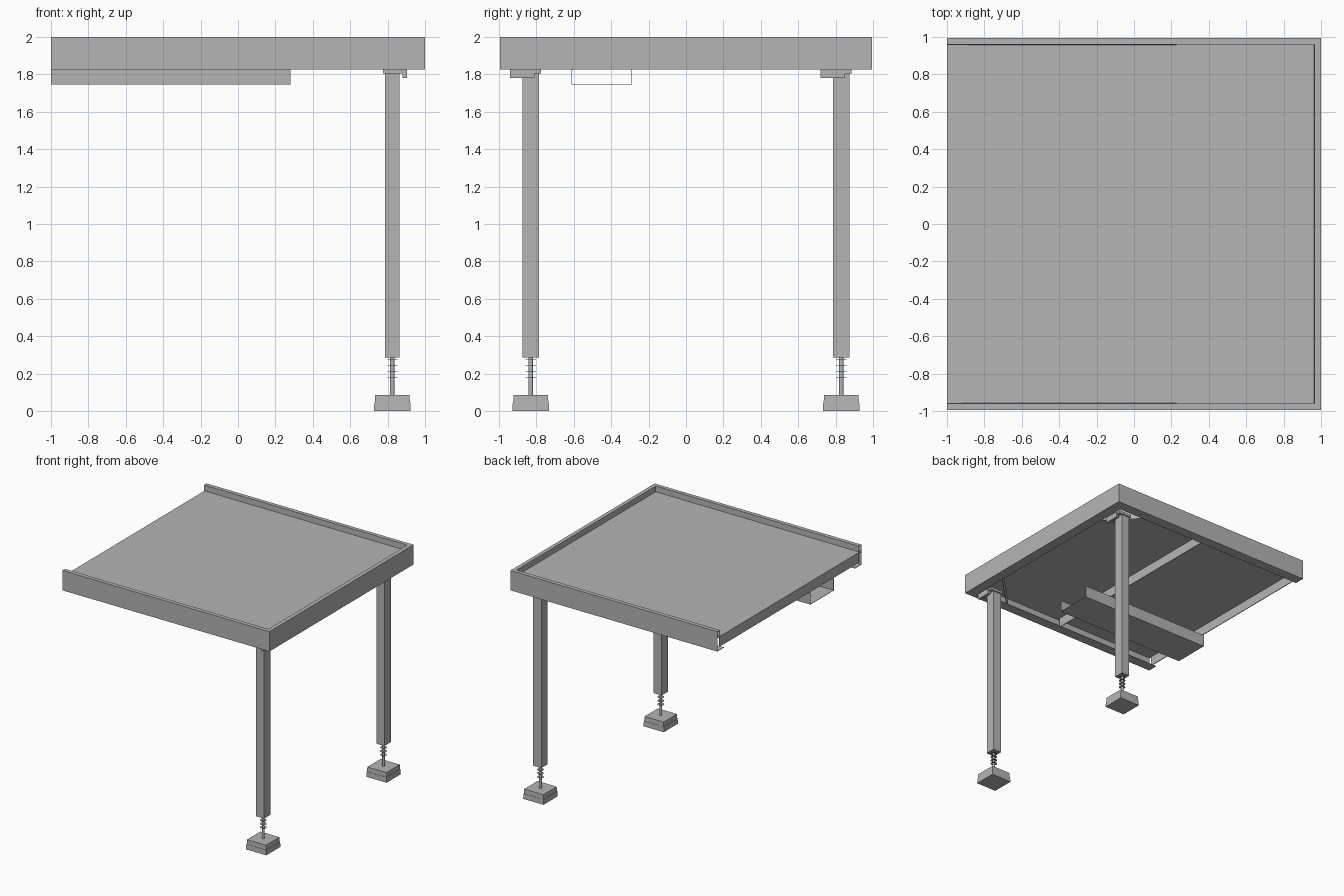
import bpy, bmesh, math
from mathutils import Matrix, Vector

cube = bpy.data.objects.get("Cube")
if cube:
    bpy.data.objects.remove(cube, do_unlink=True)

steel = bpy.data.materials.new("grey_steel")
steel.use_nodes = True
GREY = (0.46, 0.46, 0.46, 1)
steel.diffuse_color = GREY
steel.node_tree.nodes["Principled BSDF"].inputs["Base Color"].default_value = GREY

HALF_Y = 0.995
SHEET = 0.004


def finish(name, bm):
    bmesh.ops.recalc_face_normals(bm, faces=bm.faces)
    mesh = bpy.data.meshes.new(name)
    bm.to_mesh(mesh)
    bm.free()
    mesh.materials.append(steel)
    ob = bpy.data.objects.new(name, mesh)
    bpy.context.collection.objects.link(ob)
    return ob


def box(name, x, y, z, taper=1.0):
    """Box from (min, max) spans; taper scales the top face."""
    bm = bmesh.new()
    bmesh.ops.create_cube(bm, size=1)
    for v in bm.verts:
        if v.co.z > 0:
            v.co.x *= taper
            v.co.y *= taper
        v.co = Vector([sum(s) / 2 + c * (s[1] - s[0]) for s, c in zip((x, y, z), v.co)])
    return finish(name, bm)


def sheet(name, rows):
    """Thin folded sheet through rows of points."""
    bm = bmesh.new()
    grid = [[bm.verts.new(p) for p in row] for row in rows]
    for a, b in zip(grid, grid[1:]):
        for i in range(len(a) - 1):
            bm.faces.new((a[i], a[i + 1], b[i + 1], b[i]))
    ob = finish(name, bm)
    mod = ob.modifiers.new("thickness", "SOLIDIFY")
    mod.thickness = SHEET
    mod.offset = 0
    return ob


def cylinder(name, x, y, z0, z1, radius, sides=12):
    bm = bmesh.new()
    bmesh.ops.create_cone(bm, cap_ends=True, segments=sides, radius1=radius, radius2=radius,
                          depth=z1 - z0, matrix=Matrix.Translation((x, y, (z0 + z1) / 2)))
    return finish(name, bm)


# Mitred channel rim round three sides, open at the right end
profile = [(0.035, 1.95), (0.035, 1.998), (0.002, 1.998), (0.002, 1.827), (0.09, 1.827)]
sheet("rim_channel", [[(-1, -HALF_Y + o, z), (1 - o, -HALF_Y + o, z),
                       (1 - o, HALF_Y - o, z), (-1, HALF_Y - o, z)] for o, z in profile])

# Deck with its folded open edge and the middle rib
box("deck_panel", (-1, 0.99), (-0.985, 0.985), (1.938, 1.946))
for name, x in (("edge_rib", -0.995), ("middle_rib", 0)):
    box(name, (x - 0.003, x + 0.003), (-0.96, 0.96), (1.855, 1.94))

# Open cable tray under the deck
sheet("cable_tray", [[(x, y, z) for x in (-1, 0.28)] for y, z in
                     ((-0.61, 1.85), (-0.61, 1.747), (-0.29, 1.747), (-0.29, 1.85))])

LEG_X = 0.825
for label, side in (("front", -1), ("back", 1)):
    y = side * 0.83

    # Diagonal corner brace
    sheet(label + "_corner_brace", [[(0.55, side * 0.985, z), (0.99, side * 0.545, z)]
                                    for z in (1.84, 1.938)])

    # Hollow leg tube with a recessed end plate
    ring = [(-0.04, -0.045), (0.04, -0.045), (0.04, 0.045), (-0.04, 0.045), (-0.04, -0.045)]
    sheet(label + "_leg", [[(LEG_X + a * 0.95, y + b * 0.95, z) for a, b in ring]
                           for z in (0.285, 1.81)])
    box(label + "_leg_end_plate", (LEG_X - 0.037, LEG_X + 0.037), (y - 0.042, y + 0.042),
        (0.293, 0.298))

    # Mounting plate and side tab at the leg top
    box(label + "_mounting_plate", (0.775, 0.9), (y - 0.105, y + 0.055), (1.805, 1.828))
    box(label + "_mounting_tab", (0.88, 0.903), (y - 0.11, y + 0.02), (1.78, 1.828))

    # Levelling screw with thread rings
    cylinder(label + "_screw", LEG_X, y, 0.08, 0.3, 0.011)
    for i in range(4):
        z = 0.18 + i * 0.032
        cylinder(label + "_thread_ring", LEG_X, y, z, z + 0.002, 0.027)

    # Two-tier foot
    box(label + "_foot_base", (LEG_X - 0.098, LEG_X + 0.098), (y - 0.098, y + 0.098), (0, 0.045), 0.98)
    box(label + "_foot_cap", (LEG_X - 0.094, LEG_X + 0.094), (y - 0.094, y + 0.094), (0.045, 0.085), 0.98)
